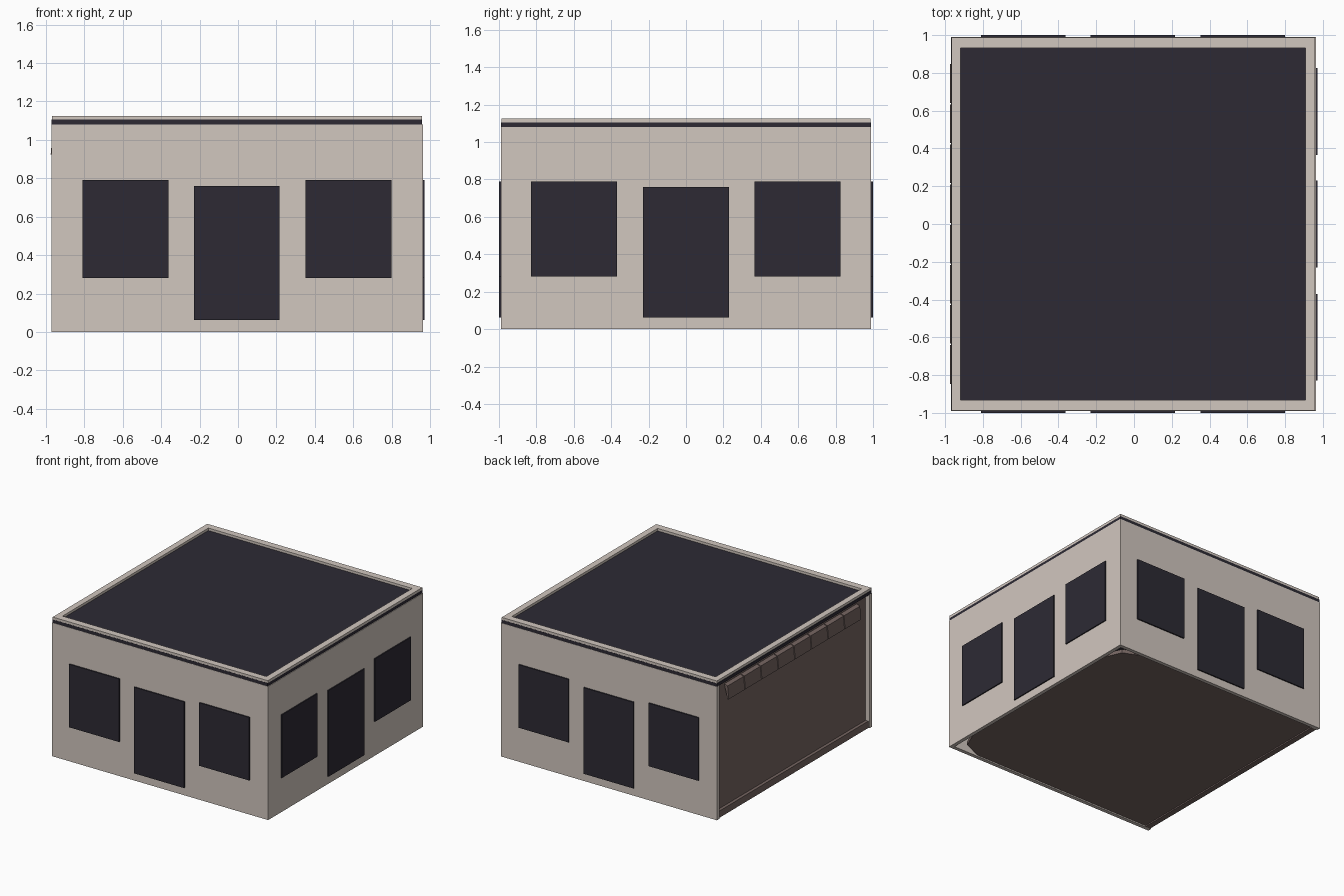
import bpy, bmesh
from mathutils import Vector

if "Cube" in bpy.data.objects:
    bpy.data.objects.remove(bpy.data.objects["Cube"])


def material(name, rgb):
    m = bpy.data.materials.new(name)
    m.diffuse_color = (*rgb, 1)
    m.use_nodes = True
    m.node_tree.nodes["Principled BSDF"].inputs["Base Color"].default_value = m.diffuse_color
    return m


PLASTER = material("plaster", (0.64, 0.57, 0.52))
DARK = material("dark", (0.026, 0.023, 0.034))
BROWN = material("brown", (0.18, 0.13, 0.12))


def finish(name, bm, mat):
    bmesh.ops.recalc_face_normals(bm, faces=bm.faces)
    me = bpy.data.meshes.new(name)
    bm.to_mesh(me)
    bm.free()
    me.materials.append(mat)
    ob = bpy.data.objects.new(name, me)
    bpy.context.collection.objects.link(ob)
    return ob


def prism(name, points, offset, mat):
    """Extrude a flat polygon along an offset vector."""
    bm = bmesh.new()
    face = bm.faces.new([bm.verts.new(p) for p in points])
    ext = bmesh.ops.extrude_face_region(bm, geom=[face], use_keep_orig=True)
    verts = [g for g in ext["geom"] if isinstance(g, bmesh.types.BMVert)]
    bmesh.ops.translate(bm, vec=Vector(offset), verts=verts)
    return finish(name, bm, mat)


def box(name, x, y, z, mat):
    pts = [(x[0], y[0], z[0]), (x[1], y[0], z[0]), (x[1], y[1], z[0]), (x[0], y[1], z[0])]
    return prism(name, pts, (0, 0, z[1] - z[0]), mat)


X0, X1, Y, T = -0.97, 0.963, 0.99, 0.03
WALL_TOP = 1.08

# Plaster walls on three sides
box("front_wall", (X0, X1), (-Y, -Y + T), (0, WALL_TOP), PLASTER)
box("back_wall", (X0, X1), (Y - T, Y), (0, WALL_TOP), PLASTER)
box("right_wall", (X1 - T, X1), (-Y + T, Y - T), (0, WALL_TOP), PLASTER)

# Recessed open side with a low sill
box("left_wall", (-0.935, -0.915), (-Y + T, Y - T), (0, WALL_TOP), BROWN)
box("left_sill", (-0.96, -0.935), (-Y + T, Y - T), (0, 0.055), BROWN)

# Floor with cut corners on the right
fx, fy, c = X1 - T, Y - T, 0.22
prism("floor", [(-0.93, -fy, 0.01), (fx - c, -fy, 0.01), (fx - c * 0.3, -fy + c * 0.3, 0.01),
                (fx, -fy + c, 0.01), (fx, fy - c, 0.01), (fx - c * 0.3, fy - c * 0.3, 0.01),
                (fx - c, fy, 0.01), (-0.93, fy, 0.01)], (0, 0, 0.03), BROWN)

# Row of sloping flaps below the roof on the left
STEP = 0.2125
for i in range(8):
    y = -0.85 + i * STEP
    prism(f"awning_flap_{i + 1}",
          [(-0.935, y + 0.004, 1.04), (-0.965, y + 0.004, 1.03),
           (-0.975, y + 0.004, 0.925), (-0.965, y + 0.004, 0.92)],
          (0, STEP - 0.008, 0), BROWN)

# Windows and doors, each (name, start, end, bottom, top)
FRONT = [("window_a", -0.81, -0.363, 0.28, 0.79), ("door", -0.23, 0.217, 0.063, 0.76),
         ("window_b", 0.352, 0.80, 0.28, 0.79)]
SIDE = [("window_a", -0.828, -0.37, 0.28, 0.79), ("door", -0.23, 0.23, 0.063, 0.76),
        ("window_b", 0.365, 0.825, 0.28, 0.79)]
for name, a, b, lo, hi in FRONT:
    box("front_" + name, (a, b), (-1, -Y), (lo, hi), DARK)
    box("back_" + name, (a, b), (Y, 1), (lo, hi), DARK)
for name, a, b, lo, hi in SIDE:
    box("right_" + name, (X1, 0.972), (a, b), (lo, hi), DARK)

# Dark roof slab
box("roof_slab", (X0, X1 - 0.005), (-Y + 0.002, Y - 0.002), (WALL_TOP, 1.105), DARK)

# Light coping ring on the roof edge
bm = bmesh.new()
rings = []
for z in (1.105, 1.125):
    for x0, x1, y in ((-0.967, 0.958, 0.987), (-0.918, 0.907, 0.932)):
        rings.append([bm.verts.new(p) for p in
                      ((x0, -y, z), (x1, -y, z), (x1, y, z), (x0, y, z))])
lo_out, lo_in, hi_out, hi_in = rings
for a, b in ((lo_out, hi_out), (hi_out, hi_in), (hi_in, lo_in), (lo_in, lo_out)):
    for i in range(4):
        j = (i + 1) % 4
        bm.faces.new((a[i], a[j], b[j], b[i]))
finish("roof_coping", bm, PLASTER)
